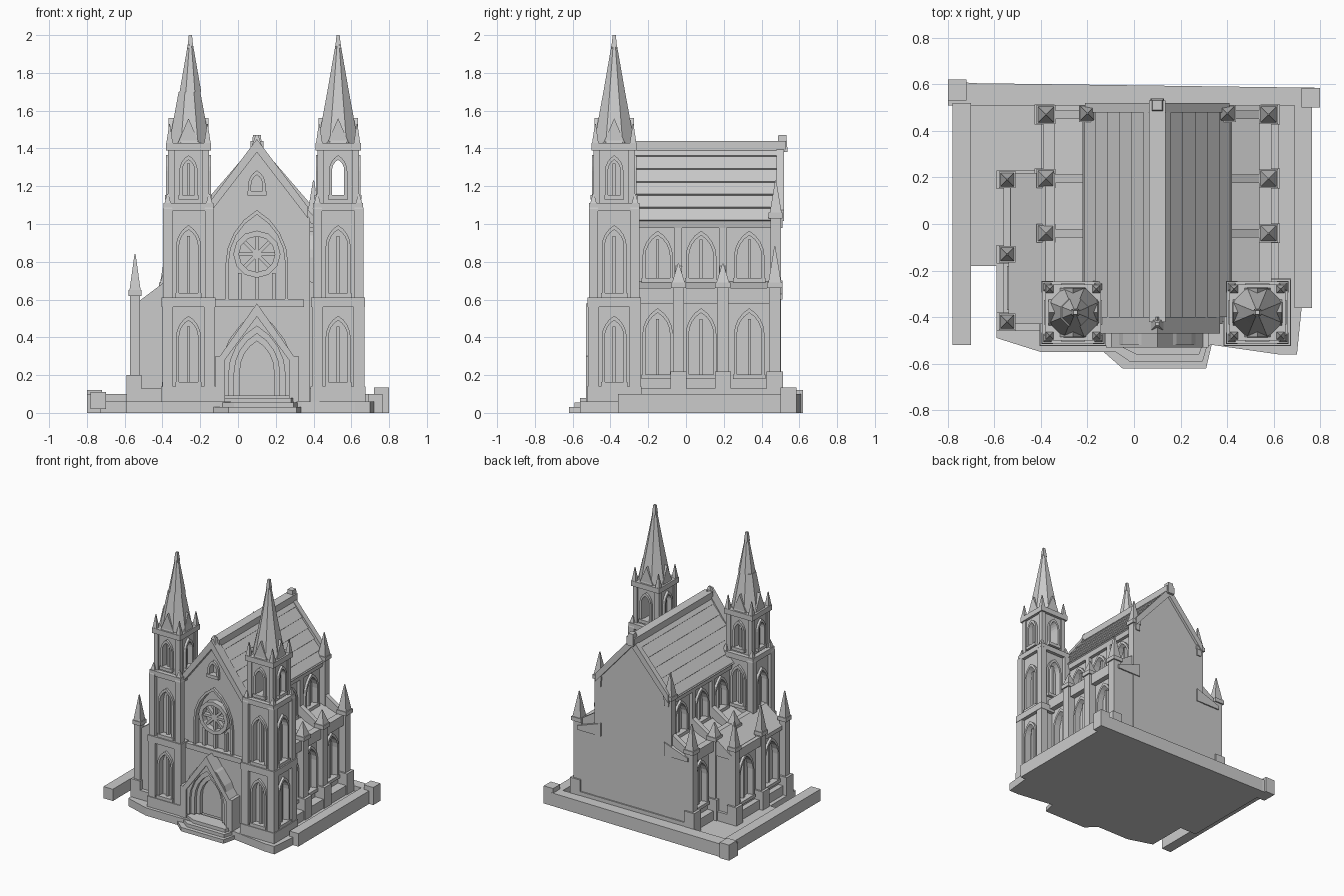
import bpy, bmesh
from math import sin, cos, pi, radians
from mathutils import Matrix, Vector

if "Cube" in bpy.data.objects:
    bpy.data.objects.remove(bpy.data.objects["Cube"])

CX = 0.10  # nave axis


def finish(name, bm, mat=None):
    if mat:
        bm.transform(mat)
    bmesh.ops.recalc_face_normals(bm, faces=bm.faces)
    me = bpy.data.meshes.new(name)
    bm.to_mesh(me)
    bm.free()
    ob = bpy.data.objects.new(name, me)
    bpy.context.collection.objects.link(ob)
    return ob


def solid(name, pts, vec, mat=None):
    bm = bmesh.new()
    f = bm.faces.new([bm.verts.new(p) for p in pts])
    r = bmesh.ops.extrude_face_region(bm, geom=[f])
    bmesh.ops.translate(bm, vec=vec, verts=[v for v in r['geom'] if isinstance(v, bmesh.types.BMVert)])
    return finish(name, bm, mat)


def prism(name, pts, y0, y1, mat=None):
    return solid(name, [(x, y0, z) for x, z in pts], (0, y1 - y0, 0), mat)


def box(name, x0, x1, y0, y1, z0, z1):
    return prism(name, [(x0, z0), (x1, z0), (x1, z1), (x0, z1)], y0, y1)


def block(name, x, y, w, z0, z1):
    return box(name, x - w / 2, x + w / 2, y - w / 2, y + w / 2, z0, z1)


def cone(name, x, y, r0, r1, z0, z1, n=4):
    bm = bmesh.new()
    bmesh.ops.create_cone(bm, cap_ends=True, segments=n, radius1=r0, radius2=r1, depth=z1 - z0)
    return finish(name, bm, Matrix.Translation((x, y, (z0 + z1) / 2)) @ Matrix.Rotation(pi / n, 4, 'Z'))


def pinnacle(x, y, w, z0, z1, top):
    block("pinnacle_shaft", x, y, w, z0, z1)
    block("pinnacle_collar", x, y, w * 1.35, z1 - 0.02, z1 + 0.01)
    cone("pinnacle_spike", x, y, w * 0.8, 0.004, z1 + 0.01, top)


def arch(w, h, n=4):
    s = h - 0.866 * w
    right = [(-w / 2 + w * cos(a), s + w * sin(a)) for a in [radians(60 * i / n) for i in range(n + 1)]]
    return [(w / 2, 0)] + right + [(-x, z) for x, z in reversed(right[:-1])] + [(-w / 2, 0)]


def arch_frame(name, w, h, t, y0, y1, mat):
    return prism(name, arch(w + 2 * t, h + 1.5 * t) + arch(w, h)[::-1], y0, y1, mat)


def cut(target, cutter):
    cutter.hide_render = True
    cutter.hide_viewport = True
    m = target.modifiers.new("opening", 'BOOLEAN')
    m.operation, m.solver, m.object = 'DIFFERENCE', 'EXACT', cutter


def window(target, loc, rot, w, h, deep=0.03, mullion=True):
    # local -y points outwards from the wall
    m = Matrix.Translation(loc) @ Matrix.Rotation(radians(rot), 4, 'Z')
    cut(target, prism("opening_cutter", arch(w, h), -0.05, deep, m))
    arch_frame("window_frame", w, h, 0.016, -0.018, 0.01, m)
    s = w / 2 + 0.02
    prism("window_sill", [(-s, -0.02), (s, -0.02), (s, 0.004), (-s, 0.004)], -0.025, 0.01, m)
    if mullion:
        prism("mullion", [(-.008, 0), (.008, 0), (.008, h * .9), (-.008, h * .9)], 0.005, deep + .005, m)


# ground plate, kerbs and front steps
plate = [(-.59, -.49), (-.4, -.55), (-.12, -.55), (.34, -.52), (.62, -.56), (.70, -.56), (.72, -.36), (.76, -.36),
         (.76, .55), (-.73, .55), (-.73, -.18), (-.59, -.18)]
solid("base_plate", [(x, y, 0) for x, y in plate], (0, 0, .06))
solid("back_kerb", [(-.8, .51, 0), (.8, .51, 0), (.8, .585, 0), (-.7, .605, 0), (-.8, .62, 0)], (0, 0, .10))
box("left_kerb", -.78, -.7, -.52, .52, .02, .11)
box("right_kerb", .69, .765, -.36, .52, 0, .10)
box("left_corner_stone", -.80, -.72, .53, .62, 0, .12)
box("right_corner_stone", .72, .80, .50, .585, 0, .135)
for i in range(3):
    d = .03 * i
    solid("front_step", [(-.13 + d, -.45, 0), (-.13 + d, -.55 + d / 2, 0), (-.05 + d, -.62 + d, 0),
                         (.31 - d / 2, -.62 + d, 0), (.35 - d / 2, -.45, 0)], (0, 0, .03 + .025 * i))
box("plinth", -.40, .62, -.42, .51, .05, .13)

# nave body with pointed gable and stepped slate roof
nave = prism("nave_walls", [(-.18, .05), (.38, .05), (.38, 1.03), (CX, 1.40), (-.18, 1.03)], -.43, .50)
slope = []
for i in range(6):
    t0, t1 = i / 6, (i + 1) / 6
    slope += [(.315 * t0, 1.425 - .41 * t0), (.315 * t1 + .006, 1.431 - .41 * t1)]
roof = [(CX + x, z) for x, z in slope] + [(CX + .29, 1.0), (CX, 1.38), (CX - .29, 1.0)] + \
       [(CX - x, z) for x, z in reversed(slope[1:])]
prism("nave_roof", roof, -.40, .50)
box("roof_ridge", CX - .035, CX + .035, -.42, .53, 1.39, 1.44)
cone("ridge_end_stone", CX, .51, .04, .03, 1.38, 1.47)
cone("ridge_front_stone", CX, -.43, .05, .01, 1.39, 1.47)
chev = [(-.27, 1.09), (0, 1.45), (.27, 1.09), (.27, 1.03), (0, 1.38), (-.27, 1.03)]
prism("front_gable_coping", [(CX + x, z) for x, z in chev], -.47, -.40)
prism("back_gable_coping", [(CX + x * 1.15, z - .015) for x, z in chev], .48, .52)

# front facade: great arched window with rose, gable light, portal
F = -.43
box("facade_band", -.14, .35, F - .03, F, .56, .60)
window(nave, (CX, F, .60), 0, .30, .45, .03, False)
bm = bmesh.new()
ring = []
for i in range(12):
    a = 2 * pi * i / 12
    ring.append([bm.verts.new((CX + r * cos(a), y, .84 + r * sin(a)))
                 for r, y in ((.125, F + .04), (.125, F - .015), (.095, F - .015), (.095, F + .04))])
for i in range(12):
    for j in range(4):
        k = (j + 1) % 4
        bm.faces.new((ring[i][j], ring[i][k], ring[i - 1][k], ring[i - 1][j]))
finish("rose_ring", bm)
for i in range(4):
    m = Matrix.Translation((CX, 0, .84)) @ Matrix.Rotation(i * pi / 4, 4, 'Y')
    prism("rose_spoke", [(-.1, -.009), (.1, -.009), (.1, .009), (-.1, .009)], F, F + .035, m)
for x in (-.09, 0, .09):
    box("lancet_bar", CX + x - .009, CX + x + .009, F, F + .035, .60, .74)
window(nave, (CX, F, 1.17), 0, .06, .09, .03, False)
P = Matrix.Translation((CX, 0, .09))
arch_frame("portal_outer_arch", .30, .37, .05, -.52, -.42, P)
arch_frame("portal_middle_arch", .24, .33, .035, -.50, -.42, P)
arch_frame("portal_inner_arch", .18, .29, .035, -.475, -.42, P)
prism("portal_door", arch(.19, .30), -.445, -.42, P)
gab = [(-.21, .28), (0, .58), (.21, .28), (.17, .28), (0, .51), (-.17, .28)]
prism("portal_gable", [(CX + x, z) for x, z in gab], -.53, -.42)
for s in (-1, 1):
    box("portal_pier", CX + s * .195 - .025, CX + s * .195 + .025, -.53, -.42, .06, .30)

# twin front towers
TY = -.38
for tx in (-.262, .53):
    low = block("tower_lower", tx, TY, .23, .05, .58)
    mid = block("tower_middle", tx, TY, .215, .57, 1.07)
    top = block("tower_belfry", tx, TY, .20, 1.06, 1.42)
    for w, z0, z1 in ((.29, .05, .14), (.285, .56, .61), (.265, 1.07, 1.11), (.24, 1.39, 1.43)):
        block("tower_band", tx, TY, w, z0, z1)
    for rot in (0, 90, 180, 270):
        d = Matrix.Rotation(radians(rot), 3, 'Z') @ Vector((0, -1, 0))
        at = lambda r, z: (tx + d.x * r, TY + d.y * r, z)
        if rot != 180 and not (rot == 90 and tx < 0) and not (rot == 270 and tx > 0):
            window(low, at(.115, .16), rot, .10, .33)
            window(mid, at(.1075, .63), rot, .10, .34)
        elif rot == 180:
            window(mid, at(.1075, .72), rot, .09, .28)
        through = tx > 0 and rot in (0, 180)
        window(top, at(.10, 1.15), rot, .065, .19, .10 if through else .03, not through)
        m = Matrix.Translation((tx, TY, 0)) @ Matrix.Rotation(radians(rot), 4, 'Z')
        prism("spire_gablet", [(-.06, 1.42), (.06, 1.42), (0, 1.56)], -.105, -.03, m)
    for sx in (-1, 1):
        for sy in (-1, 1):
            x, y = tx + sx * .11, TY + sy * .11
            block("corner_buttress_lower", x, y, .058, .05, .58)
            block("corner_buttress_upper", x, y, .048, .57, 1.08)
            cone("buttress_cap", x, y, .035, .005, 1.08, 1.16)
            block("belfry_corner", tx + sx * .092, TY + sy * .092, .035, 1.08, 1.42)
            cone("corner_spike", tx + sx * .1, TY + sy * .1, .026, .003, 1.42, 1.53)
    lean = .01 if tx < 0 else 0
    cone("spire_lower", tx + lean / 2, TY, .118, .062, 1.42, 1.70, 8)
    cone("spire_upper", tx + lean, TY, .062, .015, 1.70, 1.95, 8)
    cone("spire_finial", tx + lean, TY, .022, .012, 1.93, 2.0, 4)

# side aisles, clerestory, buttresses
for s in (-1, 1):
    rot = 90 * s
    X = lambda d: CX + s * d
    aisle = prism("aisle_walls", [(X(.25), .05), (X(.45), .05), (X(.45), .60), (X(.25), .60)], -.28, .50)
    prism("aisle_roof", [(X(.27), .60), (X(.47), .60), (X(.47), .63), (X(.27), .70)], -.28, .51)
    prism("aisle_parapet", [(X(.44), .58), (X(.49), .58), (X(.49), .66), (X(.44), .66)], -.26, .50)
    prism("eaves_cornice", [(X(.27), .98), (X(.305), .98), (X(.315), 1.03), (X(.27), 1.03)], -.26, .51)
    for y in (-.15, .08, .335):
        window(nave, (X(.28), y, .71), rot, .13, .23)
        if s > 0 or y > .2:
            window(aisle, (X(.45), y, .20), rot, .13, .33)
    for y in (-.04, .195, .47):
        pinnacle(X(.478), y, .06, .05, .68, .88 if y > .4 else .79)
        block("buttress_foot", X(.485), y, .085, .05, .22)
        prism("flying_buttress", [(X(.27), .80), (X(.27), .72), (X(.47), .60), (X(.47), .67)], y - .018, y + .018)
        box("clerestory_pier", X(.285) - .02, X(.285) + .02, y - .02, y + .02, .65, 1.0)
    pinnacle(X(.30), .475, .055, .05, 1.05, 1.23)

# low chapel along the left side
chapel = box("chapel_walls", -.52, -.33, -.43, .21, .05, .56)
prism("chapel_roof", [(-.54, .55), (-.54, .58), (-.38, .70), (-.34, .70), (-.34, .55)], -.43, .22)
box("chapel_plinth", -.56, -.35, -.46, .23, .05, .13)
for y in (-.275, .03):
    window(chapel, (-.52, y, .18), -90, .15, .33)
for y in (-.42, -.13, .19):
    pinnacle(-.545, y, .052, .05, .64, .84)
    block("chapel_buttress_foot", -.55, y, .08, .05, .2)
box("chapel_parapet", -.56, -.53, -.13, .19, .54, .61)
